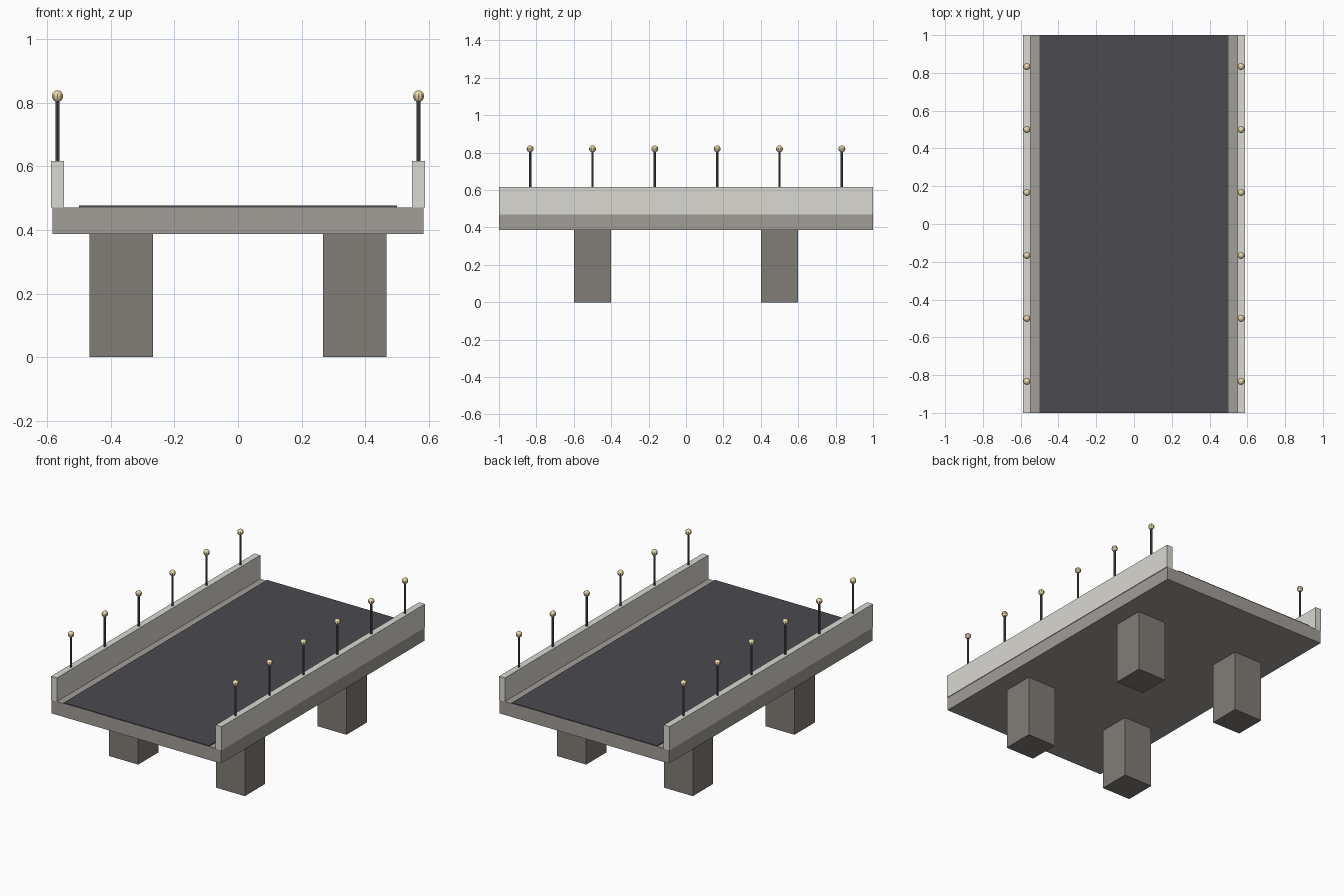
import bpy, bmesh
from mathutils import Matrix

if "Cube" in bpy.data.objects:
    bpy.data.objects.remove(bpy.data.objects["Cube"])


def material(name, color):
    m = bpy.data.materials.new(name)
    m.diffuse_color = (*color, 1)
    m.use_nodes = True
    m.node_tree.nodes["Principled BSDF"].inputs["Base Color"].default_value = m.diffuse_color
    return m


def finish(bm, name, mat):
    me = bpy.data.meshes.new(name)
    bm.to_mesh(me)
    bm.free()
    me.materials.append(mat)
    ob = bpy.data.objects.new(name, me)
    bpy.context.collection.objects.link(ob)
    return ob


def box(name, x, y, z, mat):
    """Box from (min, max) ranges on each axis."""
    bm = bmesh.new()
    size = [r[1] - r[0] for r in (x, y, z)]
    mid = [(r[0] + r[1]) / 2 for r in (x, y, z)]
    bmesh.ops.create_cube(bm, size=1, matrix=Matrix.Translation(mid) @ Matrix.Diagonal((*size, 1)))
    return finish(bm, name, mat)


def post(name, x, y, z0, z1, r, mat):
    bm = bmesh.new()
    bmesh.ops.create_cone(bm, cap_ends=True, segments=8, radius1=r, radius2=r, depth=z1 - z0,
                          matrix=Matrix.Translation((x, y, (z0 + z1) / 2)))
    return finish(bm, name, mat)


def ball(name, x, y, z, r, mat):
    bm = bmesh.new()
    bmesh.ops.create_uvsphere(bm, u_segments=10, v_segments=8, radius=r,
                              matrix=Matrix.Translation((x, y, z)))
    return finish(bm, name, mat)


pale = material("pale_concrete", (0.70, 0.69, 0.64))
concrete = material("concrete", (0.36, 0.34, 0.31))
dark = material("dark_concrete", (0.22, 0.20, 0.18))
asphalt = material("asphalt", (0.07, 0.07, 0.08))
metal = material("post_metal", (0.10, 0.10, 0.11))
glow = material("lamp_glass", (0.80, 0.68, 0.38))

# Deck and road surface
box("deck", (-0.583, 0.583), (-1, 1), (0.387, 0.47), concrete)
box("road", (-0.5, 0.5), (-1, 1), (0.468, 0.476), asphalt)

for side, s in (("left", -1), ("right", 1)):
    # Parapet wall
    box(f"{side}_parapet", sorted((s * 0.547, s * 0.587)), (-1, 1), (0.47, 0.617), pale)
    # Piers
    for end, y in (("front", -0.5), ("back", 0.5)):
        box(f"{end}_{side}_pier", sorted((s * 0.267, s * 0.467)),
            (y - 0.1, y + 0.1), (0, 0.387), dark)
    # Lamp posts
    for i in range(6):
        y = (i - 2.5) / 3
        post(f"{side}_lamp_post_{i + 1}", s * 0.567, y, 0.617, 0.815, 0.0065, metal)
        ball(f"{side}_lamp_globe_{i + 1}", s * 0.567, y, 0.82, 0.0185, glow)
